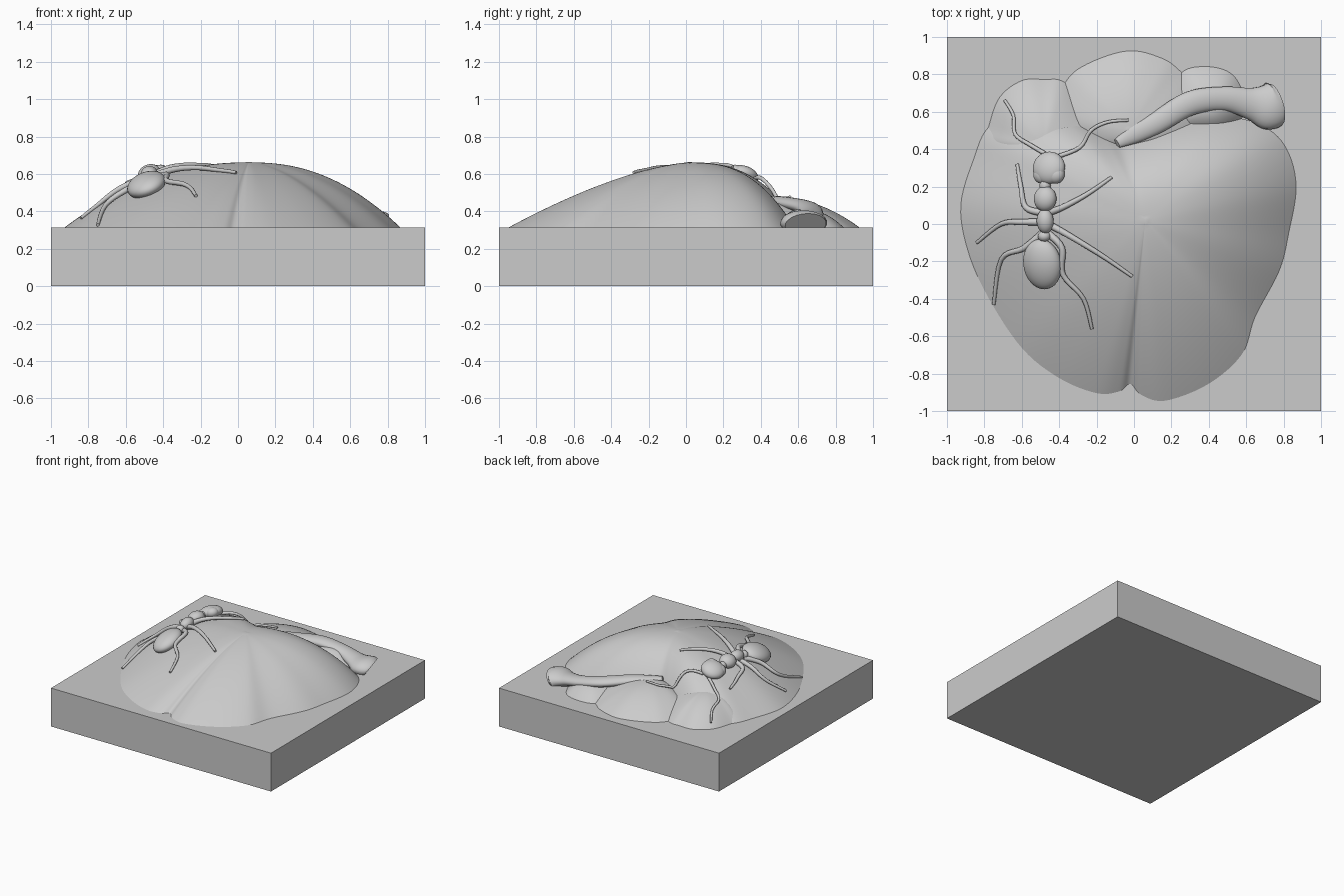
import bpy, bmesh, math
from mathutils import Vector
from mathutils.bvhtree import BVHTree

if "Cube" in bpy.data.objects:
    bpy.data.objects.remove(bpy.data.objects["Cube"])

TOP = 0.315
surfaces = []


def spline(pts, closed=False, n=6):
    """Catmull-Rom resampling of a list of tuples of any dimension."""
    pts = [Vector(p) for p in pts]
    m, out = len(pts), []
    for i in range(m if closed else m - 1):
        if closed:
            a, b, c, d = (pts[(i + k) % m] for k in (-1, 0, 1, 2))
        else:
            a, b, c, d = (pts[min(max(i + k, 0), m - 1)] for k in (-1, 0, 1, 2))
        for k in range(n):
            t = k / n
            out.append(0.5 * (2 * b + (c - a) * t + (2 * a - 5 * b + 4 * c - d) * t * t
                              + (3 * b - a - 3 * c + d) * t ** 3))
    if not closed:
        out.append(pts[-1])
    return out


def finish(name, bm, smooth=True):
    bmesh.ops.recalc_face_normals(bm, faces=bm.faces)
    for f in bm.faces:
        f.smooth = smooth
    me = bpy.data.meshes.new(name)
    bm.to_mesh(me)
    bm.free()
    ob = bpy.data.objects.new(name, me)
    bpy.context.collection.objects.link(ob)
    return ob


def lobe(name, centre, height, outline, power, rings=30):
    """Open dome that falls from its apex to a free-form outline."""
    c = Vector(centre)
    ring0 = spline(outline, True)
    bm = bmesh.new()
    apex = bm.verts.new((c.x, c.y, TOP + height))
    prev = None
    for k in range(1, rings + 1):
        r = k / rings
        cur = []
        for o in ring0:
            d = o - c
            p = power(d.normalized().y)
            q = c + d * r
            cur.append(bm.verts.new((q.x, q.y, TOP - 0.003 + height * (1 - r ** p))))
        for i in range(len(cur)):
            j = (i + 1) % len(cur)
            if prev:
                bm.faces.new((prev[i], cur[i], cur[j], prev[j]))
            else:
                bm.faces.new((apex, cur[i], cur[j]))
        prev = cur
    bm.normal_update()
    surfaces.append(BVHTree.FromBMesh(bm))
    return finish(name, bm)


def surf(x, y):
    """Height of the fruit surface under a point."""
    hits = [s.ray_cast(Vector((x, y, 2)), Vector((0, 0, -1)))[0] for s in surfaces]
    return max([TOP] + [h.z for h in hits if h])


def tube(name, pts, zscale=1.0, sides=3):
    """Tapered tube through (x, y, z, radius) points."""
    cu = bpy.data.curves.new(name, 'CURVE')
    cu.dimensions = '3D'
    cu.bevel_depth = 1.0
    cu.bevel_resolution = sides
    cu.use_fill_caps = True
    sp = cu.splines.new('POLY')
    sp.points.add(len(pts) - 1)
    for p, q in zip(sp.points, pts):
        p.co = (q[0], q[1], q[2] / zscale, 1)
        p.radius = q[3]
    sp.use_smooth = True
    ob = bpy.data.objects.new(name, cu)
    bpy.context.collection.objects.link(ob)
    ob.scale.z = zscale
    return ob


def limb(name, path, r0, r1, lift=0.008):
    """Thin limb draped over the fruit."""
    line = spline(path, n=5)
    pts = []
    for i, p in enumerate(line):
        t = i / (len(line) - 1)
        arch = 0.02 * math.sin(math.pi * min(1, t * 1.3))
        pts.append((p.x, p.y, surf(p.x, p.y) + lift + arch, r0 + (r1 - r0) * t))
    tube(name, pts)


def blob(name, x, y, size, lift, turn=0):
    """Ellipsoid body segment resting on the fruit."""
    bm = bmesh.new()
    bmesh.ops.create_uvsphere(bm, u_segments=32, v_segments=20, radius=1)
    for v in bm.verts:
        v.co = Vector(a * b for a, b in zip(v.co, size))
    ob = finish(name, bm)
    ob.location = (x, y, surf(x, y) + lift)
    e = 0.04
    slope_x = (surf(x + e, y) - surf(x - e, y)) / (2 * e)
    slope_y = (surf(x, y + e) - surf(x, y - e)) / (2 * e)
    ob.rotation_euler = (math.atan(slope_y), -math.atan(slope_x), turn)


# Slab: square block whose top is open under the fruit
edge = [(-.93, .1), (-.86, .35), (-.78, .52), (-.72, .68), (-.6, .77), (-.37, .76), (-.25, .86),
        (-.03, .93), (.15, .89), (.25, .82), (.37, .84), (.5, .82), (.55, .74), (.62, .6),
        (.7, .52), (.82, .4), (.87, .2), (.83, -.05), (.78, -.25), (.65, -.5), (.58, -.7),
        (.4, -.86), (.17, -.95), (.04, -.92), (-.02, -.86), (-.08, -.9), (-.2, -.91),
        (-.4, -.83), (-.6, -.67), (-.78, -.4), (-.89, -.15)]
bm = bmesh.new()
sq = [(-1, -1), (1, -1), (1, 1), (-1, 1)]
low = [bm.verts.new((x, y, 0)) for x, y in sq]
high = [bm.verts.new((x, y, TOP)) for x, y in sq]
hole = [bm.verts.new((p.x * .97, p.y * .97, TOP)) for p in spline(edge, True, 4)]
rim = [bm.edges.new((l[i], l[(i + 1) % len(l)])) for l in (high, hole) for i in range(len(l))]
bmesh.ops.triangle_fill(bm, edges=rim, use_beauty=True, normal=(0, 0, 1))
bm.faces.new(low)
for i in range(4):
    j = (i + 1) % 4
    bm.faces.new((low[i], low[j], high[j], high[i]))
finish("slab", bm, False)

# Fruit: main body with a notch at its foot, then the lobes behind it
front = [p for p in edge if p[1] < 0.53]
i0 = front.index((.82, .4))
body = front[i0:] + front[:i0]
back = [(-.6, .62), (-.4, .61), (-.2, .54), (-.08, .5), (.05, .53), (.25, .57), (.48, .58), (.7, .52)]
body = [p for p in body if p != (.7, .52)]
lobe("fruit_body", (.06, .02), .35, body + back, lambda s: 2.1 + .6 * s, 40)
lobe("fruit_back_lobe", (-.03, .5), .16,
     [(.4, .5), (.36, .7), (.25, .82), (.15, .89), (-.03, .93), (-.25, .86), (-.37, .76),
      (-.45, .55), (-.3, .35), (0, .3), (.3, .35)], lambda s: 2.0)
lobe("fruit_left_lobe", (-.48, .42), .17,
     [(-.1, .45), (-.2, .6), (-.37, .76), (-.48, .775), (-.6, .77), (-.72, .68), (-.78, .52),
      (-.8, .4), (-.65, .2), (-.3, .2)], lambda s: 2.0)
lobe("fruit_right_lobe", (.4, .62), .1,
     [(.6, .6), (.57, .74), (.5, .82), (.37, .845), (.25, .81), (.15, .65), (.2, .5), (.45, .48)],
     lambda s: 2.2)

# Stem: flattened stalk with a flared end
stalk = [(-.09, .43, .47, .025), (.0, .48, .455, .05), (.12, .54, .445, .058), (.3, .645, .42, .065),
         (.48, .67, .385, .065), (.62, .645, .355, .085), (.71, .63, .34, .125), (.755, .64, .33, .115)]
tube("stem", spline(stalk, n=6), .55, 8)

# Ant: body segments
blob("ant_head", -.455, .3, (.09, .088, .05), .03)
blob("ant_left_jaw", -.49, .265, (.05, .05, .04), .03)
blob("ant_right_jaw", -.42, .265, (.05, .05, .04), .03)
blob("ant_neck", -.475, .205, (.03, .035, .03), .03)
blob("ant_front_thorax", -.475, .135, (.062, .068, .048), .035)
blob("ant_rear_thorax", -.475, .015, (.046, .065, .042), .035)
blob("ant_waist", -.48, -.065, (.034, .03, .032), .03)
blob("ant_abdomen", -.49, -.215, (.107, .138, .06), .03)

# Ant: legs and feelers
limb("ant_left_front_leg", [(-.49, .06), (-.58, .09), (-.605, .2), (-.625, .32)], .02, .009)
limb("ant_right_front_leg", [(-.46, .06), (-.38, .09), (-.25, .16), (-.12, .25)], .02, .009)
limb("ant_left_middle_leg", [(-.49, .01), (-.6, .01), (-.71, 0), (-.84, -.1)], .02, .009)
limb("ant_right_middle_leg", [(-.46, .0), (-.35, -.06), (-.17, -.17), (-.01, -.28)], .02, .009)
limb("ant_left_hind_leg", [(-.49, -.05), (-.59, -.13), (-.71, -.19), (-.75, -.43)], .02, .009)
limb("ant_right_hind_leg", [(-.46, -.05), (-.385, -.13), (-.38, -.27), (-.27, -.4), (-.225, -.56)], .02, .009)
limb("ant_left_feeler", [(-.43, .35), (-.55, .42), (-.635, .48), (-.645, .58), (-.69, .66)], .012, .008)
limb("ant_right_feeler", [(-.41, .36), (-.29, .41), (-.23, .5), (-.14, .545), (-.03, .555)], .012, .008)
